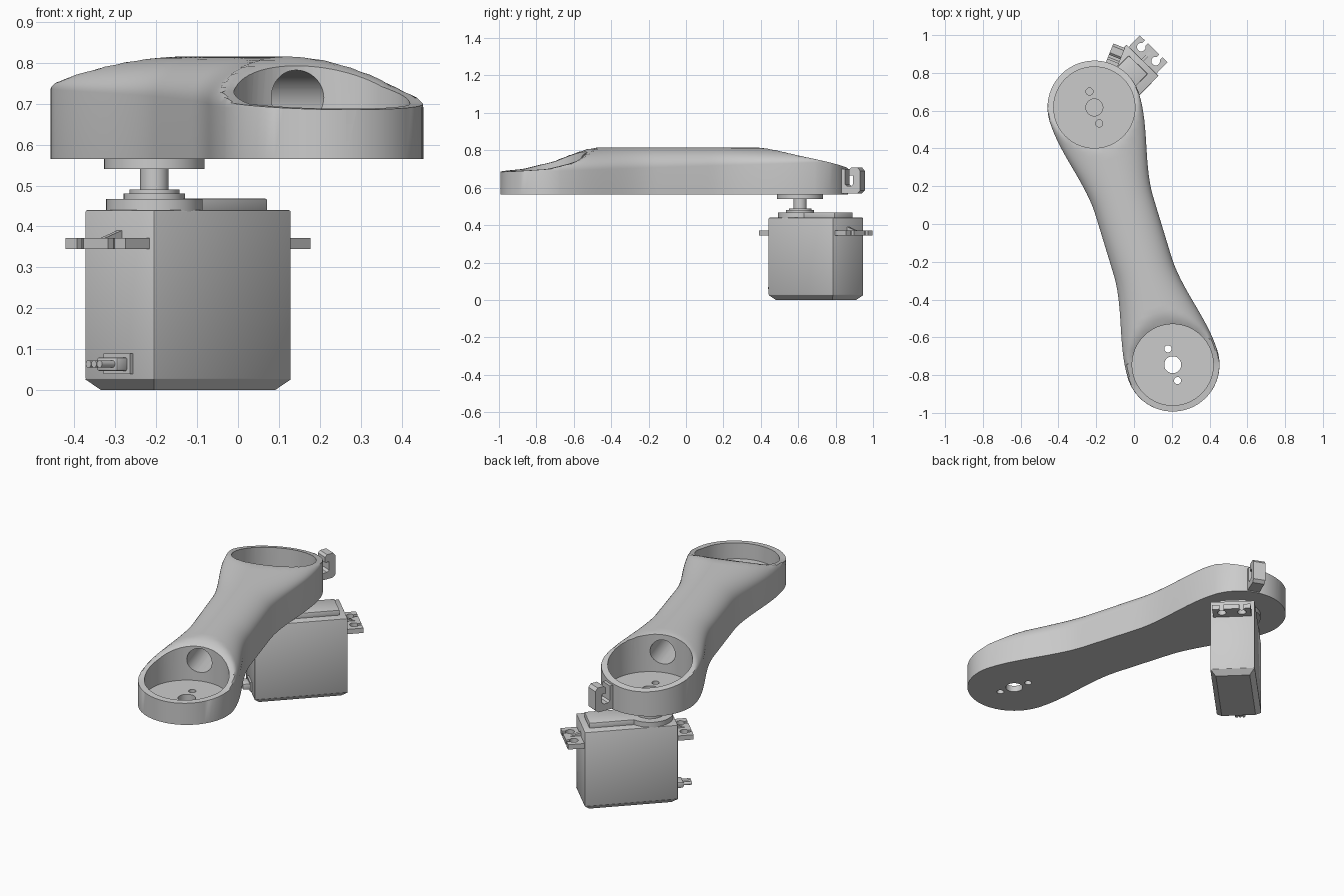
import bpy, bmesh, math
from mathutils import Matrix, Vector

default = bpy.data.objects.get("Cube")
if default:
    bpy.data.objects.remove(default, do_unlink=True)

mat = bpy.data.materials.new("plain_grey")
mat.use_nodes = True
GREY = (0.6, 0.6, 0.6, 1)
mat.diffuse_color = GREY
mat.node_tree.nodes["Principled BSDF"].inputs["Base Color"].default_value = GREY

# Arm frame: origin at the front cup, local y runs towards the rear cup
FRONT, REAR = Vector((0.205, -0.745, 0)), Vector((-0.21, 0.617, 0))
SPAN = (REAR - FRONT).length
AXIS = (REAR - FRONT).normalized()
ARM = Matrix.Translation(FRONT) @ Matrix.Rotation(math.atan2(-AXIS.x, AXIS.y), 4, 'Z')
# Servo frame: local x runs along the long side of the case
SERVO = Matrix.Translation((-0.122, 0.695, 0)) @ Matrix.Rotation(math.radians(45.8), 4, 'Z')
SHAFT_X = -0.118
parts = []


def finish(name, bm, frame):
    bmesh.ops.recalc_face_normals(bm, faces=bm.faces)
    bm.transform(frame)
    mesh = bpy.data.meshes.new(name)
    bm.to_mesh(mesh)
    bm.free()
    mesh.materials.append(mat)
    ob = bpy.data.objects.new(name, mesh)
    bpy.context.collection.objects.link(ob)
    parts.append(ob)
    return ob


def box(name, frame, x, y, z, bevel=0):
    bm = bmesh.new()
    bmesh.ops.create_cube(bm, size=1)
    for v in bm.verts:
        for i, (a, b) in enumerate((x, y, z)):
            v.co[i] = b if v.co[i] > 0 else a
    if bevel:
        bmesh.ops.bevel(bm, geom=bm.edges[:], offset=bevel, segments=2, affect='EDGES', profile=0.5)
    return finish(name, bm, frame)


def cylinder(name, frame, x, y, z, r, sides=48):
    bm = bmesh.new()
    bmesh.ops.create_cone(bm, cap_ends=True, segments=sides, radius1=r, radius2=r, depth=z[1] - z[0])
    bm.transform(Matrix.Translation((x, y, (z[0] + z[1]) / 2)))
    return finish(name, bm, frame)


def prism(name, frame, points, depth):
    # Extrude an x-z outline evenly to both sides along y
    bm = bmesh.new()
    face = bm.faces.new([bm.verts.new((x, -depth / 2, z)) for x, z in points])
    ext = bmesh.ops.extrude_face_region(bm, geom=[face])
    bmesh.ops.translate(bm, vec=(0, depth, 0),
                        verts=[g for g in ext["geom"] if isinstance(g, bmesh.types.BMVert)])
    return finish(name, bm, frame)


def cut(ob, cutters):
    for c in cutters:
        mod = ob.modifiers.new("cut", 'BOOLEAN')
        mod.operation, mod.solver, mod.object = 'DIFFERENCE', 'EXACT', c
    deps = bpy.context.evaluated_depsgraph_get()
    mesh = bpy.data.meshes.new_from_object(ob.evaluated_get(deps))
    ob.modifiers.clear()
    ob.data = mesh
    for c in cutters:
        parts.remove(c)
        bpy.data.objects.remove(c, do_unlink=True)


def interp(points, t):
    if t <= points[0][0]:
        return points[0][1]
    for (a, p), (b, q) in zip(points, points[1:]):
        if t <= b:
            return p + (q - p) * (t - a) / (b - a)
    return points[-1][1]


# Arm: waisted loft with a domed top that drops away at both cups
BASE, TOP, R = 0.565, 0.815, 0.248
RIDGE = [(-0.25, 0.685), (-0.06, 0.70), (0.1, 0.738), (0.22, 0.795), (0.27, TOP),
         (SPAN - 0.23, TOP), (SPAN - 0.05, 0.765), (SPAN + 0.25, 0.70)]


def half_width(t):
    end = min(t, SPAN - t)
    if end < 0:
        return math.sqrt(max(R * R + 1e-5 - end * end, 0))
    k = min(end / 0.55, 1)
    return 0.16 + (R - 0.16) * (1 - k * k * (3 - 2 * k))


def top_height(t, s):
    edge = 0.69 + 0.045 * min(max(t / SPAN, 0), 1)
    dome = edge + (TOP - edge) * math.sqrt(max(1 - s * s, 0))
    return min(interp(RIDGE, t), dome)


caps = [R * math.cos(math.radians(a)) for a in range(3, 90, 6)]
stations = [-c for c in caps] + [SPAN * i / 40 for i in range(41)] + [SPAN + c for c in reversed(caps)]
COLS = 32
bm = bmesh.new()
rings = []
for t in stations:
    w = half_width(t)
    ring = [bm.verts.new((-w, t, BASE)), bm.verts.new((w, t, BASE))]
    for i in range(COLS + 1):
        s = math.cos(math.pi * i / COLS)
        ring.append(bm.verts.new((w * s, t, top_height(t, s))))
    rings.append(ring)
for a, b in zip(rings, rings[1:]):
    for i in range(len(a)):
        j = (i + 1) % len(a)
        bm.faces.new((a[i], a[j], b[j], b[i]))
bm.faces.new(rings[0])
bm.faces.new(rings[-1])
arm = finish("arm", bm, ARM)

# Cups, cable tunnel and screw holes
cutters = []
for t in (0, SPAN):
    cutters.append(cylinder("cup", ARM, 0, t, (0.6, 1), 0.215, 64))
    cutters.append(cylinder("centre_hole", ARM, 0, t, (0.5, 0.65), 0.045, 32))
    for side in (-1, 1):
        cutters.append(cylinder("screw_hole", ARM, 0, t + side * 0.088, (0.5, 0.65), 0.019, 20))
bore = ARM @ Matrix.Translation((0, 0, 0.715)) @ Matrix.Rotation(-math.pi / 2, 4, 'X')
cutters.append(cylinder("tunnel", bore, 0, 0, (0.1, SPAN - 0.1), 0.067, 40))
cut(arm, cutters)

# Cable hook on the rear cup
HOOK = Matrix.Translation(REAR) @ Matrix.Rotation(math.radians(68), 4, 'Z')
prism("cable_hook", HOOK, [(0.235, 0.57), (0.335, 0.57), (0.352, 0.585), (0.352, 0.69), (0.338, 0.707),
                           (0.30, 0.707), (0.288, 0.695), (0.288, 0.665), (0.312, 0.665), (0.312, 0.618),
                           (0.30, 0.608), (0.275, 0.608), (0.265, 0.618), (0.265, 0.70), (0.235, 0.70)], 0.066)

# Servo case with a chamfered foot
body = box("servo_case", SERVO, (-0.24, 0.24), (-0.118, 0.118), (0.025, 0.44), 0.004)
bm = bmesh.new()
bmesh.ops.create_cube(bm, size=1)
for v in bm.verts:
    inset = 0 if v.co.z > 0 else 0.028
    v.co = (math.copysign(0.24 - inset, v.co.x), math.copysign(0.118 - inset, v.co.y),
            0.027 if v.co.z > 0 else 0)
finish("servo_foot", bm, SERVO)

# Gear cover, output shaft and horn
box("gear_cover", SERVO, (SHAFT_X, 0.207), (-0.07, 0.07), (0.43, 0.468), 0.004)
for name, z, r in (("gear_boss", (0.43, 0.467), 0.118), ("lower_ring", (0.46, 0.48), 0.075),
                   ("upper_ring", (0.47, 0.49), 0.061), ("output_shaft", (0.48, 0.55), 0.035),
                   ("horn_disc", (0.54, 0.567), 0.123)):
    cylinder(name, SERVO, SHAFT_X, 0, z, r)

# Mounting ears with keyhole slots and a small rib
for name, turn in (("left_ear", 0), ("right_ear", math.pi)):
    frame = SERVO @ Matrix.Rotation(turn, 4, 'Z')
    ear = box(name, frame, (0.235, 0.324), (-0.102, 0.102), (0.345, 0.372))
    slots = []
    for side in (-0.053, 0.053):
        slots.append(cylinder("slot_hole", frame, 0.285, side, (0.3, 0.4), 0.023, 24))
        slots.append(box("slot", frame, (0.285, 0.4), (side - 0.011, side + 0.011), (0.31, 0.41)))
    cut(ear, slots)
    prism(name + "_rib", frame, [(0.235, 0.37), (0.305, 0.37), (0.235, 0.392)], 0.016)

# Cable outlet and three wires
box("cable_plate", SERVO, (-0.25, -0.235), (-0.045, 0.045), (0.04, 0.09))
box("cable_grip", SERVO, (-0.285, -0.24), (-0.035, 0.035), (0.047, 0.08), 0.005)
wire_frame = SERVO @ Matrix.Translation((0, 0, 0.064)) @ Matrix.Rotation(-math.pi / 2, 4, 'Y')
for i in (-1, 0, 1):
    cylinder("wire", wire_frame, 0, i * 0.019, (0.27, 0.33), 0.009, 16)

# Smooth shading with crisp edges
bpy.ops.object.select_all(action='DESELECT')
for ob in parts:
    ob.select_set(True)
bpy.context.view_layer.objects.active = arm
bpy.ops.object.shade_smooth_by_angle(angle=math.radians(30))
